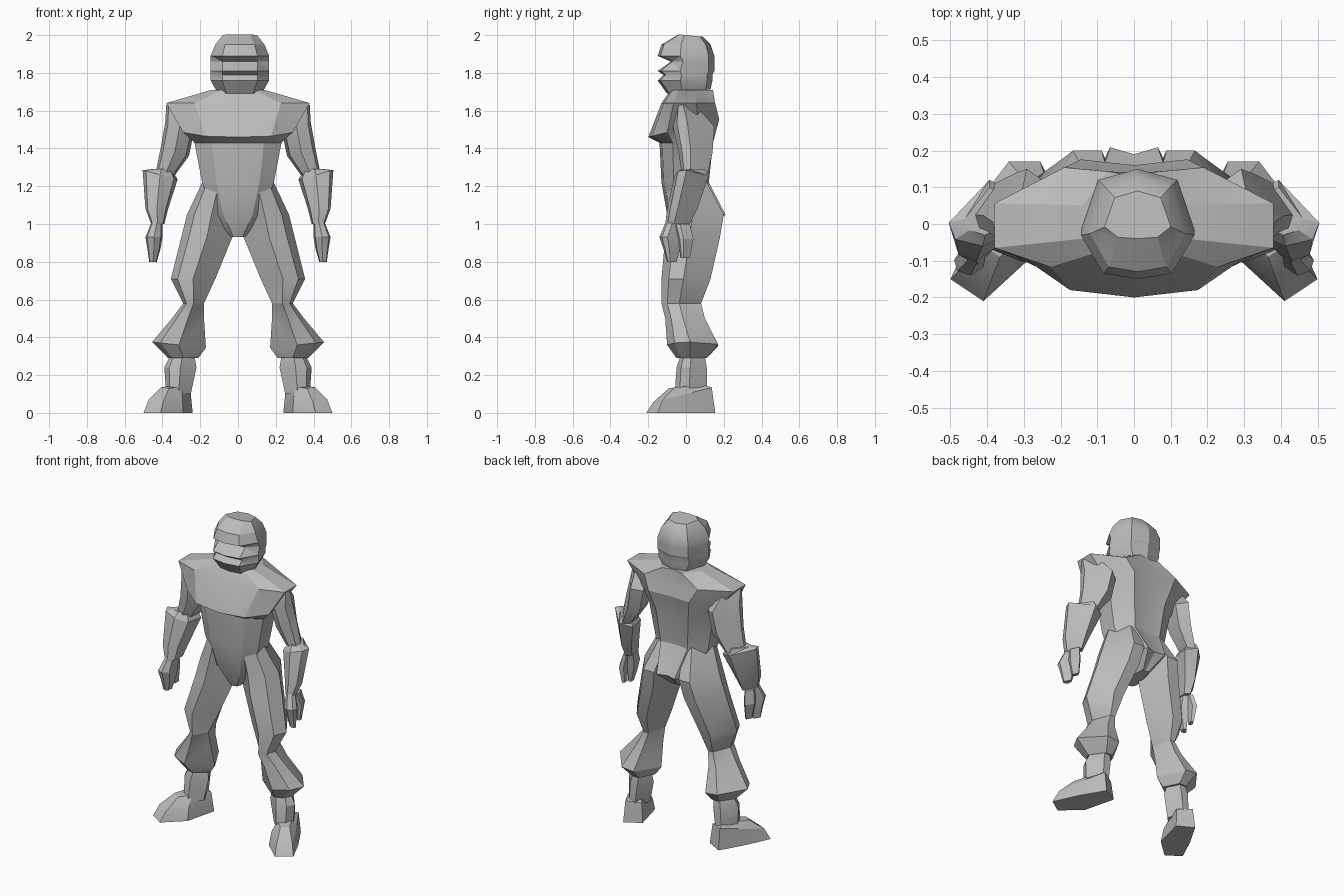
import bpy
import bmesh
from math import radians

cube = bpy.data.objects.get("Cube")
if cube:
    bpy.data.objects.remove(cube, do_unlink=True)

grey = bpy.data.materials.new("plain_grey")
grey.use_nodes = True
grey.diffuse_color = (.5, .5, .5, 1)
grey.node_tree.nodes["Principled BSDF"].inputs["Base Color"].default_value = grey.diffuse_color

# Cross-sections: body outlines are one half, front to back; limb outlines fill a unit box
TORSO_OUTLINE = [(0, -1), (.6, -.9), (1, -.5), (1, .4), (.5, 1.1), (0, 1)]
HEAD_OUTLINE = [(0, -1), (.6, -.9), (1, -.2), (.7, .8), (0, 1)]
LEG_OUTLINE = [(.5, 0), (.85, .15), (1, .45), (.6, 1), (.3, 1), (0, .4)]
ARM_OUTLINE = [(.5, 0), (.9, .1), (1, .35), (.4, 1), (0, .8), (.1, .2)]


def loft(name, rings, side=1):
    """Skin a stack of closed rings and cap both ends; side=-1 mirrors the part."""
    bm = bmesh.new()
    loops = [[bm.verts.new((side * x, y, z)) for x, y, z in ring] for ring in rings]
    for lower, upper in zip(loops, loops[1:]):
        count = len(lower)
        for i in range(count):
            j = (i + 1) % count
            bm.faces.new((lower[i], lower[j], upper[j], upper[i]))
    bm.faces.new(loops[0])
    bm.faces.new(loops[-1])
    bmesh.ops.triangulate(bm, faces=bm.faces[:])
    bmesh.ops.recalc_face_normals(bm, faces=bm.faces[:])
    mesh = bpy.data.meshes.new(name)
    bm.to_mesh(mesh)
    bm.free()
    mesh.materials.append(grey)
    obj = bpy.data.objects.new(name, mesh)
    bpy.context.collection.objects.link(obj)
    bpy.ops.object.select_all(action="DESELECT")
    obj.select_set(True)
    bpy.context.view_layer.objects.active = obj
    bpy.ops.object.shade_smooth_by_angle(angle=radians(25))
    return obj


def body_ring(outline, z, half_width, front, back, slope=0):
    """Symmetric ring scaled from a half outline and tilted along y."""
    half = [(half_width * u, v * (back if v > 0 else -front)) for u, v in outline]
    mirrored = [(-x, y) for x, y in reversed(half[1:-1])]
    return [(x, y, z + slope * y) for x, y in half + mirrored]


def limb_ring(outline, z, inner, outer, front, back, slope=0):
    """Limb cross-section fitted into a box and tilted along x."""
    return [(inner + (outer - inner) * u, front + (back - front) * v, z + slope * (u - .5))
            for u, v in outline]


def body_part(name, outline, sections):
    return loft(name, [body_ring(outline, *section) for section in sections])


def pair(name, rings):
    for label, side in (("left", 1), ("right", -1)):
        loft(f"{label}_{name}", rings, side)


def limb_pair(name, outline, sections):
    pair(name, [limb_ring(outline, *section) for section in sections])


# Torso, from the crotch to the base of the neck
body_part("torso", TORSO_OUTLINE, [
    (.94, .04, -.05, .1, .2),
    (1.05, .13, -.1, .19),
    (1.22, .19, -.13, .11),
    (1.43, .23, -.14, .13),
    (1.51, .29, -.2, .16, .25),
    (1.64, .38, -.13, .14),
    (1.71, .14, -.08, .13),
])

# Head with chin, mouth groove, recessed visor slot, brow and flat crown
head = body_part("head", HEAD_OUTLINE, [
    (1.7, .12, -.1, .13, .1),
    (1.76, .155, -.15, .14),
    (1.79, .155, -.12, .14),
    (1.81, .155, -.15, .15),
    (1.86, .155, -.08, .15),
    (1.89, .155, -.15, .15),
    (1.95, .13, -.13, .13),
    (2, .09, -.04, .09, -.1),
])
head.location.x = .01

# Trouser legs with flared cuffs
limb_pair("leg", LEG_OUTLINE, [
    (1.24, .01, .18, -.1, .1),
    (1.05, .01, .27, -.1, .2),
    (.93, .03, .3, -.11, .18),
    (.71, .12, .355, -.13, .13),
    (.58, .18, .29, -.13, .08),
    (.5, .18, .35, -.11, .1),
    (.36, .17, .455, -.1, .17, .03),
    (.29, .21, .37, -.05, .11),
])

# Boot shafts, flared at the top
limb_pair("boot_shaft", LEG_OUTLINE, [
    (.3, .23, .36, -.03, .1),
    (.24, .22, .39, -.05, .11),
    (.1, .25, .38, -.06, .11),
])

# Feet, turned outwards: the sole outline shrinks towards the ankle
sole = [(.24, .1), (.29, -.1), (.41, -.21), (.5, -.15), (.43, 0), (.34, .155)]
ankle_x, ankle_y = .32, .03


def foot_ring(scale, height, slope):
    ring = []
    for x, y in sole:
        y = ankle_y + scale * (y - ankle_y)
        ring.append((ankle_x + scale * (x - ankle_x), y, height + slope * y))
    return ring


pair("foot", [foot_ring(1, 0, 0), foot_ring(.85, .1, .25), foot_ring(.5, .14, .1)])

# Upper arms, hung under the shoulder points
limb_pair("upper_arm", ARM_OUTLINE, [
    (1.63, .27, .38, -.05, .05),
    (1.52, .23, .385, -.07, .15, .04),
    (1.38, .26, .41, -.04, .14, .04),
    (1.25, .34, .44, -.02, .11),
])

# Gauntlets
limb_pair("gauntlet", ARM_OUTLINE, [
    (1.29, .35, .46, -.03, .1),
    (1.26, .32, .505, -.06, .12, .05),
    (1.08, .37, .49, -.1, .06),
    (1, .39, .46, -.11, .02),
])

# Hands: fingers and thumb
limb_pair("hand", ARM_OUTLINE, [
    (1.03, .4, .45, -.1, 0),
    (.93, .4, .49, -.14, -.02),
    (.87, .41, .48, -.12, -.03),
    (.8, .43, .47, -.1, -.05),
])
limb_pair("thumb", ARM_OUTLINE, [
    (1, .42, .46, -.06, .02),
    (.92, .43, .48, -.04, .04),
    (.82, .43, .46, -.03, .02),
])
